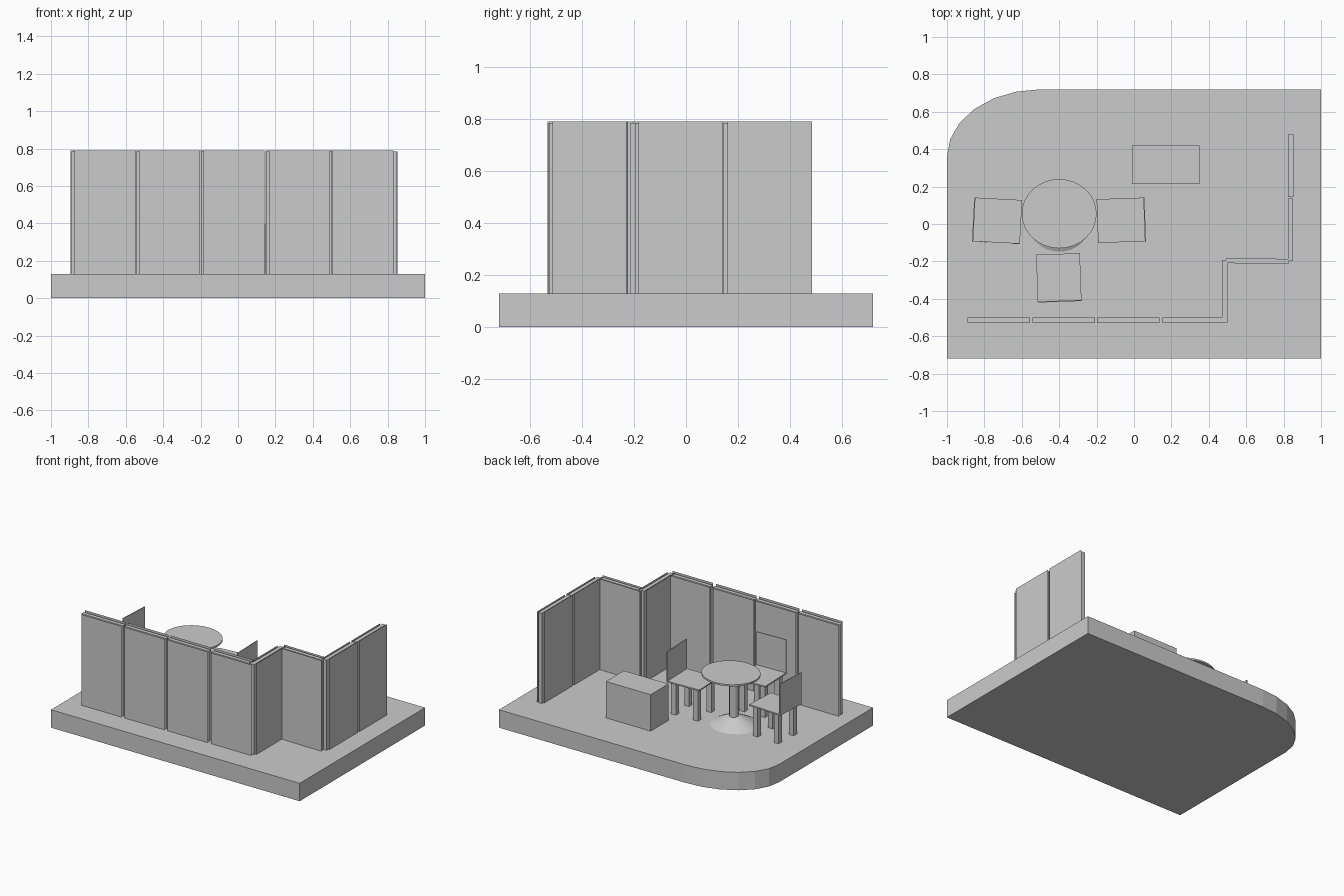
import bpy, bmesh, math
from mathutils import Matrix, Vector

if "Cube" in bpy.data.objects:
    bpy.data.objects.remove(bpy.data.objects["Cube"])

FLOOR = 0.13


def finish(name, bm, mat=Matrix()):
    me = bpy.data.meshes.new(name)
    bm.to_mesh(me)
    bm.free()
    ob = bpy.data.objects.new(name, me)
    bpy.context.collection.objects.link(ob)
    ob.matrix_world = mat
    return ob


def add_box(bm, x0, x1, y0, y1, z0, z1):
    m = Matrix.Translation(((x0 + x1) / 2, (y0 + y1) / 2, (z0 + z1) / 2)) @ \
        Matrix.Diagonal((x1 - x0, y1 - y0, z1 - z0, 1))
    bmesh.ops.create_cube(bm, size=1, matrix=m)


def box(name, *dims, mat=Matrix()):
    bm = bmesh.new()
    add_box(bm, *dims)
    return finish(name, bm, mat)


def placed(x, y, z, deg):
    return Matrix.Translation((x, y, z)) @ Matrix.Rotation(math.radians(deg), 4, 'Z')


# Platform with one rounded corner
bm = bmesh.new()
outline = [(-1, -0.72), (1, -0.72), (1, 0.72)]
for i in range(7):
    a = math.radians(90 + 15 * i)
    outline.append((-0.5 + 0.5 * math.cos(a), 0.36 + 0.36 * math.sin(a)))
face = bm.faces.new([bm.verts.new((x, y, 0)) for x, y in outline])
ext = bmesh.ops.extrude_face_region(bm, geom=[face])
bmesh.ops.translate(bm, vec=(0, 0, FLOOR), verts=[v for v in ext['geom'] if isinstance(v, bmesh.types.BMVert)])
bmesh.ops.recalc_face_normals(bm, faces=bm.faces)
finish("platform", bm)


# Screen panels: a core board with a thin sheet hung on each side
def panel(i, x, y, deg, gap):
    m = placed(x, y, FLOOR, deg)
    box(f"panel_core_{i}", -0.167, 0.167, -0.014, 0.014, 0, 0.655, mat=m)
    for side, shift, label in ((-1, 0.01, "outer"), (1, -0.01, "inner")):
        bm = bmesh.new()
        pts = [(-0.163, 0), (0.163, 0), (0.163, 0.66), (-0.163, 0.66)]
        if side > 0:
            pts.reverse()
        bm.faces.new([bm.verts.new((u + shift, side * gap, v)) for u, v in pts])
        finish(f"panel_{label}_sheet_{i}", bm, m)


for i, p in enumerate([
    (-0.722, -0.514, 0, 0.034), (-0.376, -0.514, 0, 0.034),
    (-0.032, -0.514, 0, 0.034), (0.32, -0.514, 0, 0.034),
    (0.485, -0.36, 90, 0.024), (0.66, -0.198, -1, 0.028),
    (0.837, -0.03, 90, 0.022), (0.838, 0.312, 90, 0.022),
]):
    panel(i + 1, *p)

# Cabinet
box("cabinet", -0.01, 0.35, 0.215, 0.42, FLOOR, 0.395)


# Pedestal table
def cone(name, x, y, z0, z1, r0, r1, ry=1.0, segs=32):
    bm = bmesh.new()
    bmesh.ops.create_cone(bm, cap_ends=True, segments=segs, radius1=r0, radius2=r1, depth=z1 - z0)
    for f in bm.faces:
        f.smooth = len(f.verts) == 4
    return finish(name, bm, Matrix.Translation((x, y, (z0 + z1) / 2)) @ Matrix.Diagonal((1, ry, 1, 1)))


cone("table_top", -0.4, 0.055, 0.508, 0.52, 0.2, 0.2, 0.925)
cone("table_column", -0.4, 0.02, 0.18, 0.51, 0.032, 0.032, 1, 12)
cone("table_foot", -0.4, 0.01, FLOOR, 0.2, 0.17, 0.03, 0.93)


# Chairs: local backrest on the -x side
def chair(i, x, y, deg, top, lx=0.0, ly=0.0):
    m = placed(x, y, 0, deg)
    box(f"seat_{i}", -0.128, 0.128, -0.117, 0.117, 0.36, 0.37, mat=m)
    box(f"backrest_{i}", -0.128, -0.122, -0.117, 0.117, 0.37, top, mat=m)
    bm = bmesh.new()
    for sx in (-0.087, 0.087):
        for sy in (-0.08, 0.08):
            cx, cy = sx + lx, sy + ly
            add_box(bm, cx - 0.019, cx + 0.019, cy - 0.019, cy + 0.019, FLOOR, 0.36)
    finish(f"chair_legs_{i}", bm, m)


chair(1, -0.732, 0.018, -3, 0.59, 0.02, -0.02)
chair(2, -0.068, 0.02, 182, 0.585)
chair(3, -0.402, -0.288, 92, 0.61)
